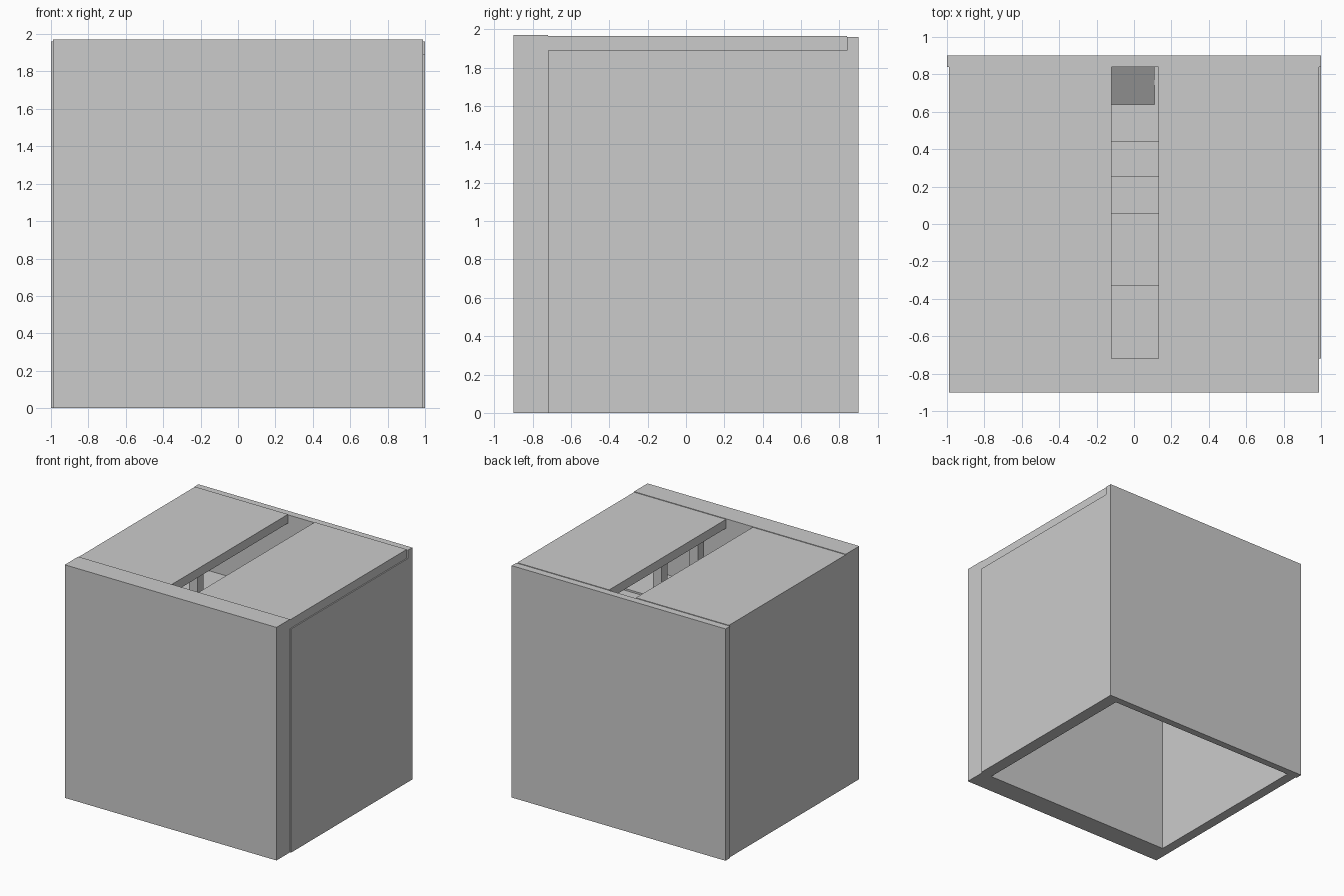
import bpy
import bmesh

old = bpy.data.objects.get("Cube")
if old:
    bpy.data.objects.remove(old, do_unlink=True)

grey = bpy.data.materials.new("plain_grey")
grey.use_nodes = True
colour = (0.6, 0.6, 0.6, 1)
grey.diffuse_color = colour
grey.node_tree.nodes["Principled BSDF"].inputs["Base Color"].default_value = colour


def box(name, x, y, z, back_drop=0):
    """Box from (min, max) ranges; back_drop lowers its back edge to make a ramp."""
    bm = bmesh.new()
    bmesh.ops.create_cube(bm, size=1)
    for v in bm.verts:
        back = v.co.y > 0
        v.co = [r[0] if c < 0 else r[1] for c, r in zip(v.co, (x, y, z))]
        if back:
            v.co.z -= back_drop
    mesh = bpy.data.meshes.new(name)
    bm.to_mesh(mesh)
    bm.free()
    mesh.materials.append(grey)
    obj = bpy.data.objects.new(name, mesh)
    bpy.context.collection.objects.link(obj)
    return obj


FRONT, BACK = -0.72, 0.84
LEFT, RIGHT = 0.895, -0.905
SIDE_TOP, ROOF_TOP = 1.89, 1.965

# Outer walls
box("front_wall", (-0.99, 0.99), (-0.9, FRONT), (0, 1.97))
box("back_wall", (-1, 1), (BACK, 0.9), (0, 1.96))
box("left_wall", (LEFT, 1), (FRONT, BACK), (0, SIDE_TOP))
box("right_wall", (-0.99, RIGHT), (FRONT, BACK), (0, SIDE_TOP))

# Two roof panels with a long slot between them
box("left_roof_panel", (0.13, 0.99), (FRONT, BACK), (SIDE_TOP, ROOF_TOP))
box("right_roof_panel", (-0.99, -0.12), (FRONT, BACK), (SIDE_TOP, ROOF_TOP))

# Inner floor, stepping down towards the back
edges = [FRONT, -0.33, 0.06, 0.255, 0.445, 0.64]
for i, (a, b) in enumerate(zip(edges, edges[1:])):
    top = 1.35 - 0.015 * i
    box(f"floor_step_{i + 1}", (RIGHT, LEFT), (a, b), (1.22, top))

# Chute behind the last step, with floor on both sides
box("chute", (-0.12, 0.11), (0.64, BACK), (1.2, 1.22), back_drop=-0.12)
box("left_back_floor", (0.11, LEFT), (0.64, BACK), (1.22, 1.29))
box("right_back_floor", (RIGHT, -0.12), (0.64, BACK), (1.22, 1.29))

# Posts between the floor and the roof
for i, (px, py) in enumerate([(0.3, -0.57), (0.5, -0.37), (-0.6, 0.3)]):
    box(f"post_{i + 1}", (px - 0.04, px + 0.04), (py - 0.04, py + 0.04), (1.28, SIDE_TOP))
